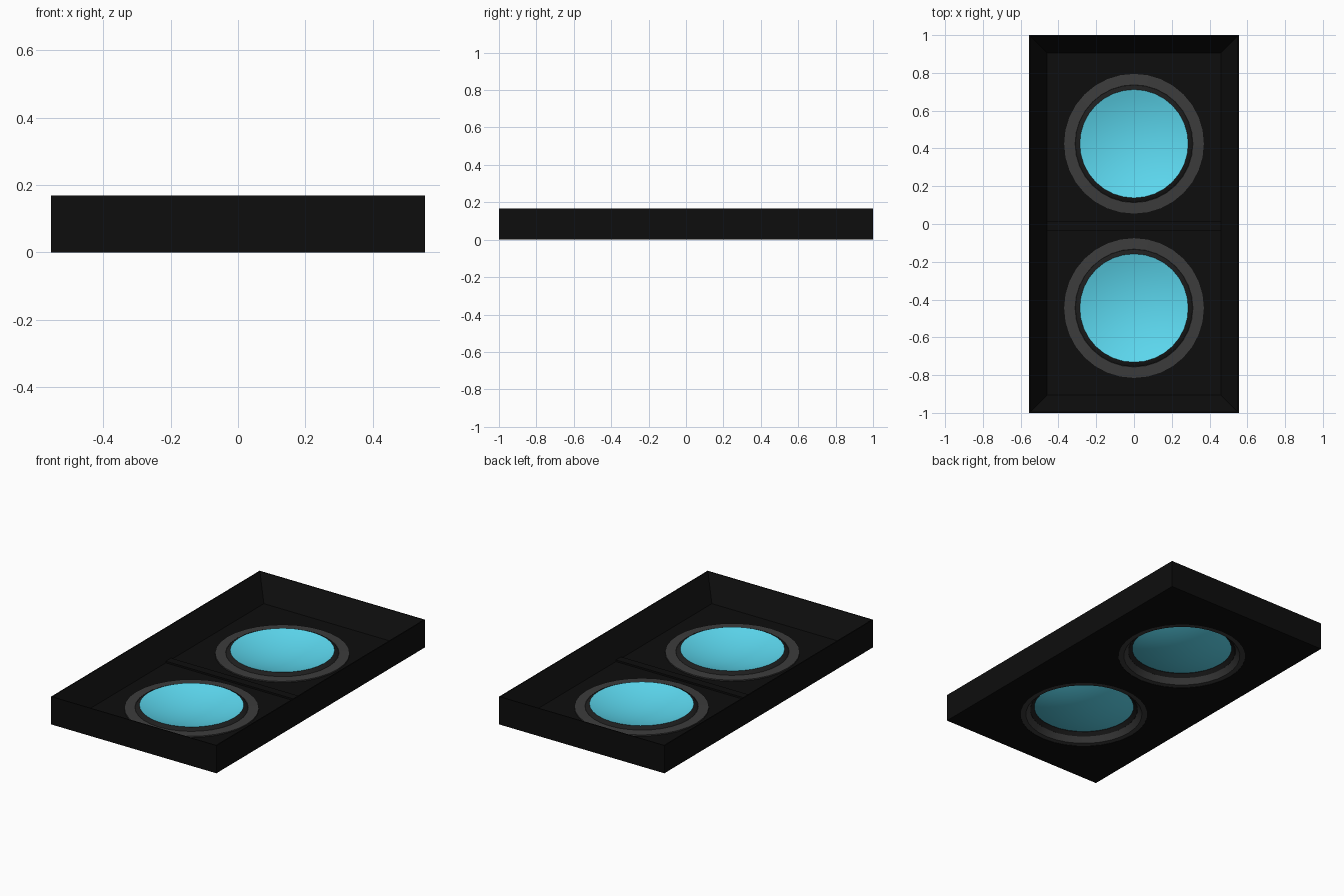
import bpy, bmesh, math

if "Cube" in bpy.data.objects:
    bpy.data.objects.remove(bpy.data.objects["Cube"])

W, L, H = 0.555, 1.0, 0.168      # half width, half length, height
CENTRES = (0.425, -0.445)        # y of the two round units
SEG = 32


def material(name, rgb):
    m = bpy.data.materials.new(name)
    m.diffuse_color = (*rgb, 1)
    m.use_nodes = True
    m.node_tree.nodes["Principled BSDF"].inputs["Base Color"].default_value = m.diffuse_color
    return m


BLACK = material("black", (0.004, 0.004, 0.004))
GREY = material("dark_grey", (0.045, 0.045, 0.045))
TRIM = material("trim_black", (0.013, 0.013, 0.013))
CYAN = material("cyan", (0.11, 0.70, 0.88))


def finish(bm, name, mat, loc=(0, 0, 0), smooth=None):
    bmesh.ops.recalc_face_normals(bm, faces=bm.faces)
    me = bpy.data.meshes.new(name)
    bm.to_mesh(me)
    bm.free()
    ob = bpy.data.objects.new(name, me)
    ob.location = loc
    bpy.context.collection.objects.link(ob)
    me.materials.append(mat)
    if smooth:
        bpy.ops.object.select_all(action='DESELECT')
        bpy.context.view_layer.objects.active = ob
        ob.select_set(True)
        bpy.ops.object.shade_smooth_by_angle(angle=math.radians(smooth))
    return ob


def lathe(name, profile, mat, y, closed=True, seg=SEG, smooth=30):
    bm = bmesh.new()
    vs = [bm.verts.new((r, 0, z)) for r, z in profile]
    pairs = list(zip(vs, vs[1:])) + ([(vs[-1], vs[0])] if closed else [])
    edges = [bm.edges.new(p) for p in pairs]
    bmesh.ops.spin(bm, geom=vs + edges, cent=(0, 0, 0), axis=(0, 0, 1),
                   angle=2 * math.pi, steps=seg)
    bmesh.ops.remove_doubles(bm, verts=bm.verts, dist=1e-5)
    return finish(bm, name, mat, (0, y, 0), smooth)


# open tray: rectangular loops from the underside, over the rim, to the floor
bm = bmesh.new()
loops = []
for inset, z in ((0, 0), (0, H), (0.006, H), (0.095, 0.03)):
    x, y = W - inset, L - inset
    loops.append([bm.verts.new((sx * x, sy * y, z))
                  for sx, sy in ((-1, -1), (1, -1), (1, 1), (-1, 1))])
for a, b in zip(loops, loops[1:]):
    for i in range(4):
        j = (i + 1) % 4
        bm.faces.new((a[i], a[j], b[j], b[i]))
bm.faces.new(loops[0])
bm.faces.new(loops[-1])
tray = finish(bm, "tray", BLACK)

# round openings through the tray floor
for i, y in enumerate(CENTRES):
    bm = bmesh.new()
    bmesh.ops.create_cone(bm, cap_ends=True, segments=SEG, radius1=0.362,
                          radius2=0.362, depth=0.4)
    cutter = finish(bm, f"opening_cutter_{i + 1}", BLACK, (0, y, 0))
    cutter.hide_render = True
    cutter.hide_set(True)
    mod = tray.modifiers.new("opening", 'BOOLEAN')
    mod.operation = 'DIFFERENCE'
    mod.solver = 'EXACT'
    mod.object = cutter

# low divider bar between the two units
bm = bmesh.new()
bmesh.ops.create_cube(bm, size=1)
bmesh.ops.scale(bm, vec=(0.92, 0.05, 0.012), verts=bm.verts)
finish(bm, "divider_bar", BLACK, (0, -0.01, 0.034))

for i, y in enumerate(CENTRES, 1):
    # flat outer ring
    lathe(f"outer_ring_{i}", [(0.37, 0.002), (0.37, 0.037), (0.312, 0.039),
                              (0.306, 0.034), (0.332, 0.002)], GREY, y)
    # raised inner trim holding the dish
    lathe(f"inner_trim_{i}", [(0.313, 0.036), (0.304, 0.046), (0.287, 0.054),
                              (0.284, 0.050), (0.306, 0.032)], TRIM, y)
    # shallow dish, concave from above
    n, depth, r = 8, 0.05, 0.287
    dish = [(r * k / n, 0.054 - depth * (1 - (k / n) ** 2)) for k in range(n + 1)]
    lathe(f"dish_{i}", dish, CYAN, y, closed=False, smooth=60)
